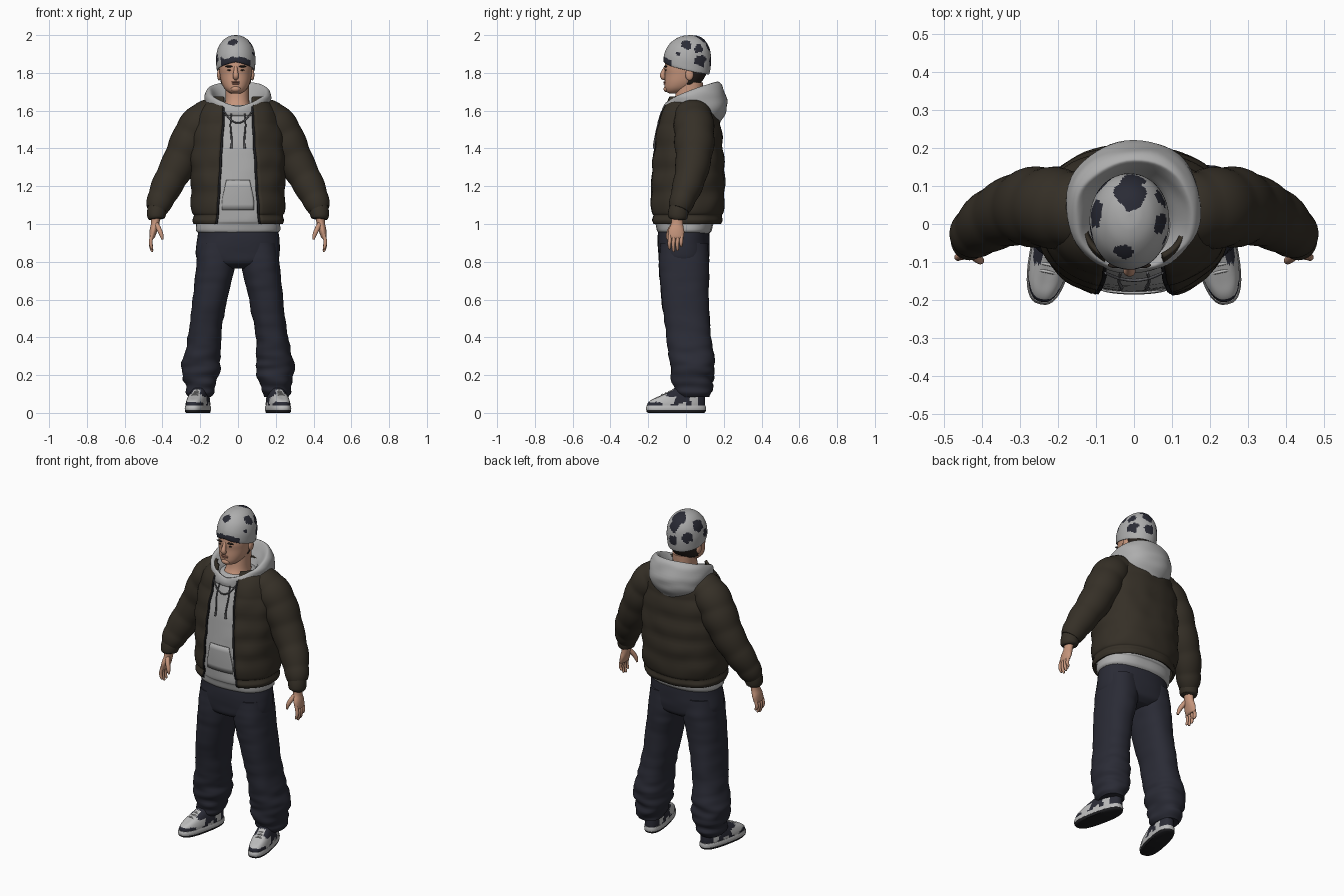
import bpy, bmesh, math
from mathutils import Vector, Matrix, noise


def mat(name, r, g, b):
    m = bpy.data.materials.new(name)
    m.diffuse_color = (r, g, b, 1)
    return m


JACKET = mat("dark brown nylon", .036, .029, .020)
DENIM = mat("navy denim", .023, .024, .036)
GREY = mat("light grey cotton", .42, .42, .42)
SKIN = mat("skin", .56, .30, .20)
HAIR = mat("dark hair", .022, .016, .013)
CORD = mat("dark grey cord", .11, .11, .12)
LIP = mat("lip", .36, .16, .11)
WHITE = mat("shoe light grey", .50, .50, .50)
BLACK = mat("near black", .012, .012, .014)


def spline(rows, n=5):
    """Smooth curve through parameter rows."""
    out = []
    for i in range(len(rows) - 1):
        a, b, c, d = (rows[max(i - 1, 0)], rows[i], rows[i + 1], rows[min(i + 2, len(rows) - 1)])
        for k in range(n):
            t = k / n
            out.append(tuple(q + .5 * t * (r - p + t * (2 * p - 5 * q + 4 * r - s + t * (3 * (q - r) + s - p)))
                             for p, q, r, s in zip(a, b, c, d)))
    return out + [tuple(rows[-1])]


def skin(name, rings, mats, closed=True, rule=None, thick=0, xf=None):
    """Mesh from a stack of point rings."""
    bm = bmesh.new()
    vs = [[bm.verts.new(xf @ p if xf else p) for p in r] for r in rings]
    tags = {}
    m = len(rings[0])
    for i in range(len(vs) - 1):
        for j in range(m if closed else m - 1):
            k = (j + 1) % m
            f = bm.faces.new((vs[i][j], vs[i][k], vs[i + 1][k], vs[i + 1][j]))
            if rule:
                f.material_index = rule((rings[i][j] + rings[i][k] + rings[i + 1][k] + rings[i + 1][j]) / 4)
    if closed:
        for e, r in ((vs[0], rings[0]), (vs[-1], rings[-1])):
            f = bm.faces.new(e)
            if rule:
                f.material_index = rule(sum(r, Vector()) / m)
    bmesh.ops.recalc_face_normals(bm, faces=bm.faces)
    if not closed:  # sheets face away from the body axis
        c = sum((v.co for v in bm.verts), Vector()) / len(bm.verts)
        c.y = min(c.y, .02) if name == "hair" else .02
        if sum((f.calc_center_median() - c).dot(f.normal) for f in bm.faces) < 0:
            bmesh.ops.reverse_faces(bm, faces=bm.faces)
    me = bpy.data.meshes.new(name)
    bm.to_mesh(me)
    bm.free()
    for x in mats:
        me.materials.append(x)
    ob = bpy.data.objects.new(name, me)
    bpy.context.collection.objects.link(ob)
    if thick:
        s = ob.modifiers.new("thickness", 'SOLIDIFY')
        s.thickness, s.offset = thick, -1
    bpy.ops.object.select_all(action='DESELECT')
    ob.select_set(True)
    bpy.context.view_layer.objects.active = ob
    bpy.ops.object.shade_smooth_by_angle(angle=math.radians(50))
    return ob


def ring(row, n=40, a0=0, a1=None, off=0, e=2.3, puff=None):
    """Oval (front z, back z, half width, front y, back y, centre x); angle 0 is the front."""
    zf, zb, rx, yf, yb, cx = row
    my, ry = (yf + yb) / 2, (yb - yf) / 2
    pts = []
    for i in range(n):
        a = a0 + ((a1 - a0) * i / (n - 1) if a1 is not None else math.tau * i / n)
        s, c = math.sin(a), math.cos(a)
        dx, dy = math.copysign(abs(s) ** (2 / e), s), -math.copysign(abs(c) ** (2 / e), c)
        z = zf + (zb - zf) * max(0, (dy + 1) / 2) ** .6
        o = off + (puff(Vector((cx + rx * dx, my + ry * dy, z))) if puff else 0)
        pts.append(Vector((cx + (rx + o) * dx, my + (ry + o) * dy, z)))
    return pts


def flat(rows, cx=0):
    return [(z, z, rx, yf, yb, cx) for z, rx, yf, yb in rows]


def loft(name, rows, mats, rule=None, sub=5, xf=None, **kw):
    return skin(name, [ring(r, **kw) for r in spline(rows, sub)], mats, rule=rule, xf=xf)


def sweep(name, pts, m, n=12, sub=4, puff=None):
    """Tube through (x, y, z, radius, y stretch)."""
    rows = spline(pts, sub)
    ps = [Vector(r[:3]) for r in rows]
    rings = []
    for i, r in enumerate(rows):
        t = (ps[min(i + 1, len(ps) - 1)] - ps[max(i - 1, 0)]).normalized()
        u = Vector((0, 1, 0))
        u = (u - t * u.dot(t)).normalized()
        v = t.cross(u)
        k = 1 + (puff(i / (len(rows) - 1)) if puff else 0)
        rings.append([ps[i] + k * r[3] * (u * r[4] * math.cos(math.tau * j / n) + v * math.sin(math.tau * j / n))
                      for j in range(n)])
    return skin(name, rings, [m])


def blob(name, loc, size, m):
    x, y, z = loc
    a, b, c = size
    rows = [(z + c * math.sin(t), a * math.cos(t), y - b * math.cos(t), y + b * math.cos(t))
            for t in [math.radians(-88 + 16 * i) for i in range(12)]]
    return loft(name, flat(rows, x), [m], sub=1, n=14, e=2)


# Trousers: hips and two legs with creases growing toward the ankles
def crease(p):
    k = .003 + .014 * max(0, min(1, (.55 - p.z) / .4))
    return k * noise.noise(Vector((p.x * 7, p.y * 7, p.z * 24))) + .004 * noise.noise(p * 9)


loft("hips", flat([(.765, .11, -.09, .08), (.79, .19, -.135, .115), (.83, .222, -.147, .125),
                   (.9, .22, -.15, .125), (.985, .21, -.145, .12)]), [DENIM], puff=crease)
LEG = [(.085, .20, .058, -.045, .115), (.13, .20, .078, -.065, .138), (.22, .197, .10, -.082, .15),
       (.30, .19, .096, -.09, .146), (.42, .176, .086, -.105, .13), (.60, .149, .091, -.13, .12),
       (.72, .128, .099, -.14, .122), (.80, .115, .104, -.143, .122), (.90, .11, .10, -.135, .115)]
for s in (1, -1):
    loft("trouser_leg", [(z, z, rx, yf, yb, s * cx) for z, cx, rx, yf, yb in LEG], [DENIM],
         sub=8, n=44, puff=crease)

# Hooded top: body, front pocket, neck cords
TOP = spline(flat([(.95, .205, -.14, .122), (.965, .222, -.153, .135), (1.0, .222, -.162, .145),
                   (1.03, .216, -.172, .16), (1.2, .215, -.178, .17), (1.4, .205, -.162, .165),
                   (1.53, .18, -.133, .15), (1.6, .13, -.11, .13), (1.63, .09, -.085, .11)]), 6)
skin("hooded_top", [ring(r, puff=lambda p: .004 * noise.noise(p * 14)) for r in TOP], [GREY])
pocket = [r for r in TOP if 1.06 < r[0] < 1.26]
skin("front_pocket", [ring(r, 14, -w, w, .007) for r in pocket
                      for w in [.34 - .13 * max(0, (r[0] - 1.12) / .14)]], [GREY], closed=False, thick=.006)
for s in (1, -1):
    sweep("hood_cord", [(s * .035, -.128, 1.585, .004, 1), (s * .04, -.15, 1.52, .004, 1),
                        (s * .033, -.166, 1.44, .005, 1), (s * .036, -.17, 1.40, .006, 1)], CORD, n=8)
sweep("neck_chain", [(x, -.148 + 3.5 * x * x, 1.535 + 11 * x * x, .004, 1)
                     for x in (-.075, -.05, -.025, 0, .025, .05, .075)], CORD, n=8)

# Hood lying around the neck and down the back
loft("hood", [(1.57, 1.60, .07, -.07, .09, 0), (1.585, 1.69, .105, -.085, .13, 0),
              (1.615, 1.745, .14, -.105, .155, 0), (1.622, 1.752, .16, -.117, .17, 0),
              (1.61, 1.725, .176, -.125, .195, 0), (1.59, 1.65, .178, -.128, .218, 0),
              (1.575, 1.585, .168, -.125, .21, 0), (1.57, 1.535, .14, -.11, .18, 0)],
     [GREY], n=56, e=2.1, puff=lambda p: .007 * noise.noise(Vector((p.x * 9, p.y * 9, p.z * 22))))

# Open padded jacket: shell, zip edges and sleeves
SHELL = spline(flat([(1.0, .232, -.185, .18), (1.02, .24, -.193, .19), (1.045, .238, -.19, .19),
                     (1.07, .248, -.197, .2), (1.2, .247, -.196, .205), (1.35, .25, -.182, .2),
                     (1.5, .238, -.16, .187), (1.57, .215, -.14, .172), (1.63, .185, -.118, .15),
                     (1.675, .135, -.10, .125)]), 7)


def quilt(p):
    return .007 * abs(math.sin((p.z - 1.05) * math.pi / .12)) - .004 + .006 * noise.noise(p * 11)


def opening(r):
    gap = .118 - .04 * (r[0] - 1) / .65
    return math.asin(min(.9, (gap / r[2]) ** 1.15))


skin("jacket_body", [ring(r, 64, opening(r), math.tau - opening(r), puff=quilt) for r in SHELL],
     [JACKET], closed=False, thick=.014)
for s in (1, -1):
    skin("zip_edge", [ring(r, 4, s * (opening(r) - .045), s * (opening(r) + .012), -.002, puff=quilt)
                      for r in SHELL[:-8]], [BLACK], closed=False, thick=.005)
    sweep("sleeve", [(s * x, y, z, r, f) for x, y, z, r, f in (
        (.10, .03, 1.59, .07, 1.2), (.165, .037, 1.565, .093, 1.1), (.222, .043, 1.505, .101, 1.05),
        (.268, .044, 1.415, .099, 1.05), (.318, .035, 1.31, .091, 1.0), (.37, .012, 1.215, .083, .98),
        (.41, -.018, 1.13, .072, .95), (.43, -.037, 1.075, .058, .97))], JACKET, n=32, sub=7,
          puff=lambda t: .06 * abs(math.sin(t * math.pi * 6)) - .04)
    sweep("cuff", [(s * .425, -.035, 1.09, .052, 1), (s * .431, -.041, 1.06, .051, 1.05),
                   (s * .435, -.044, 1.035, .046, 1.1), (s * .435, -.045, 1.025, .036, 1.1)], JACKET, n=24)

    # Hands
    sweep("palm", [(s * .434, -.045, 1.05, .025, 1.2), (s * .439, -.047, 1.0, .022, 1.45),
                   (s * .448, -.051, .965, .020, 2.1), (s * .455, -.053, .932, .015, 2.7),
                   (s * .456, -.053, .922, .009, 3.6)], SKIN, n=20)
    for i, (y, tip) in enumerate(((-.085, .866), (-.064, .852), (-.043, .858), (-.023, .878))):
        sweep("finger", [(s * .454, y, .945, .0095, 1), (s * .462, y - .002, .91, .010, 1),
                         (s * .461, y - .003, (tip + .91) / 2, .009, 1), (s * .455, y - .002, tip + .006, .007, 1),
                         (s * .454, y - .002, tip, .003, 1)], SKIN, n=10)
    sweep("thumb", [(s * .436, -.06, 1.005, .014, 1), (s * .418, -.083, .972, .0135, 1),
                    (s * .405, -.095, .942, .011, 1), (s * .40, -.098, .918, .006, 1)], SKIN, n=10)

# Head, neck and face
CX = -.012
HEAD = spline(flat([(1.69, .022, -.085, -.03), (1.70, .042, -.104, .0), (1.72, .062, -.112, .04),
                    (1.75, .076, -.113, .075), (1.79, .084, -.111, .10), (1.83, .088, -.113, .115),
                    (1.89, .085, -.10, .115), (1.95, .05, -.05, .08)], CX), 6)
skin("head", [ring(r, 40, e=2.2) for r in HEAD], [SKIN])
loft("neck", flat([(1.56, .085, -.095, .09), (1.61, .072, -.085, .085), (1.66, .063, -.06, .085),
                   (1.75, .062, -.05, .09)], -.004), [SKIN], n=28)
skin("hair", [ring(r, 30, 1.85, math.tau - 1.85, .006, 2.2) for r in HEAD if 1.735 < r[0] < 1.86],
     [HAIR], closed=False, thick=.006)
sweep("nose", [(CX, -.108, 1.832, .008, 1), (CX, -.117, 1.81, .011, 1), (CX, -.124, 1.787, .016, .9),
               (CX, -.117, 1.773, .014, .9), (CX, -.108, 1.769, .005, 1)], SKIN, n=14)
blob("upper_lip", (CX, -.112, 1.751, ), (.024, .008, .005), LIP)
blob("lower_lip", (CX, -.111, 1.742), (.02, .008, .005), LIP)
blob("chin", (CX, -.102, 1.715), (.027, .017, .017), SKIN)
for s in (1, -1):
    blob("eye", (CX + s * .034, -.106, 1.815), (.012, .005, .004), HAIR)
    blob("brow", (CX + s * .036, -.108, 1.834), (.021, .008, .005), HAIR)
    blob("ear", (CX + s * .088, .018, 1.79), (.011, .022, .03), SKIN)

# Knitted cap with dark patches
SPOTS = [(-.012, .085, 1.99, .048), (0, .118, 1.94, .032), (-.1, .03, 1.93, .036), (-.035, -.07, 1.958, .027),
         (.075, .0, 1.955, .027), (.085, .07, 1.935, .03), (.085, .085, 1.865, .034), (.0, .135, 1.86, .03),
         (-.08, .1, 1.88, .034), (-.11, -.03, 1.87, .024), (.085, -.05, 1.90, .017)]


def patches(p):
    d = .016 * noise.noise(p * 32)
    if p.y < -.075 and p.z < 1.878 + d:
        return 1
    return int(any((p - Vector(q[:3])).length + d < q[3] for q in SPOTS))


loft("cap", [(1.862, 1.80, .09, -.105, .112, CX), (1.857, 1.792, .099, -.115, .122, CX),
             (1.87, 1.82, .103, -.12, .129, CX), (1.91, 1.87, .104, -.112, .133, CX),
             (1.95, 1.925, .093, -.09, .126, CX), (1.98, 1.97, .066, -.055, .102, CX),
             (1.996, 1.993, .034, -.015, .07, CX), (2.0, 2.0, .003, .025, .032, CX)],
     [GREY, DENIM], patches, sub=8, n=88, e=2.05)


# Shoes: tread, midsole and panelled upper, toes turned out
def panels(p):
    d = .012 * noise.noise(p * 30)
    if p.y < -.06:  # toe guard around a pale toe box
        return int(p.z < .056 + d and p.y < -.085)
    if p.y > .11 + d:
        return 1
    if p.z > .085:
        return int(abs(p.x) > .02 or p.y > -.02)
    return int(abs(p.y + .035 - p.z * .5) < .022 + d or abs(p.y - .075 + p.z * .4) < .016 + d)


for s in (1, -1):
    xf = Matrix.Translation((s * .212, -.052, 0)) @ Matrix.Rotation(s * math.radians(12), 4, 'Z')
    loft("tread", flat([(0, .051, -.15, .15), (.006, .055, -.159, .158), (.014, .055, -.16, .159)]),
         [BLACK], sub=2, xf=xf, e=2.6)
    loft("midsole", flat([(.014, .056, -.161, .16), (.025, .057, -.163, .161), (.038, .054, -.158, .158)]),
         [WHITE], sub=2, xf=xf, e=2.6)
    loft("shoe_upper", [(.034, .034, .053, -.156, .155, 0), (.052, .055, .053, -.153, .156, 0),
                        (.068, .085, .049, -.135, .155, 0), (.083, .115, .043, -.10, .153, 0),
                        (.108, .135, .037, -.045, .15, 0), (.13, .145, .032, -.01, .146, 0)],
         [WHITE, DENIM], panels, sub=6, n=64, xf=xf, e=2.5)
    for i in range(4):
        y, z = -.075 + i * .019, .098 + i * .008
        o = sweep("lace", [(-.024, y, z - .009, .004, 1), (0, y, z, .004, 1), (.024, y, z - .009, .004, 1)], WHITE, n=8)
        o.data.transform(xf)
